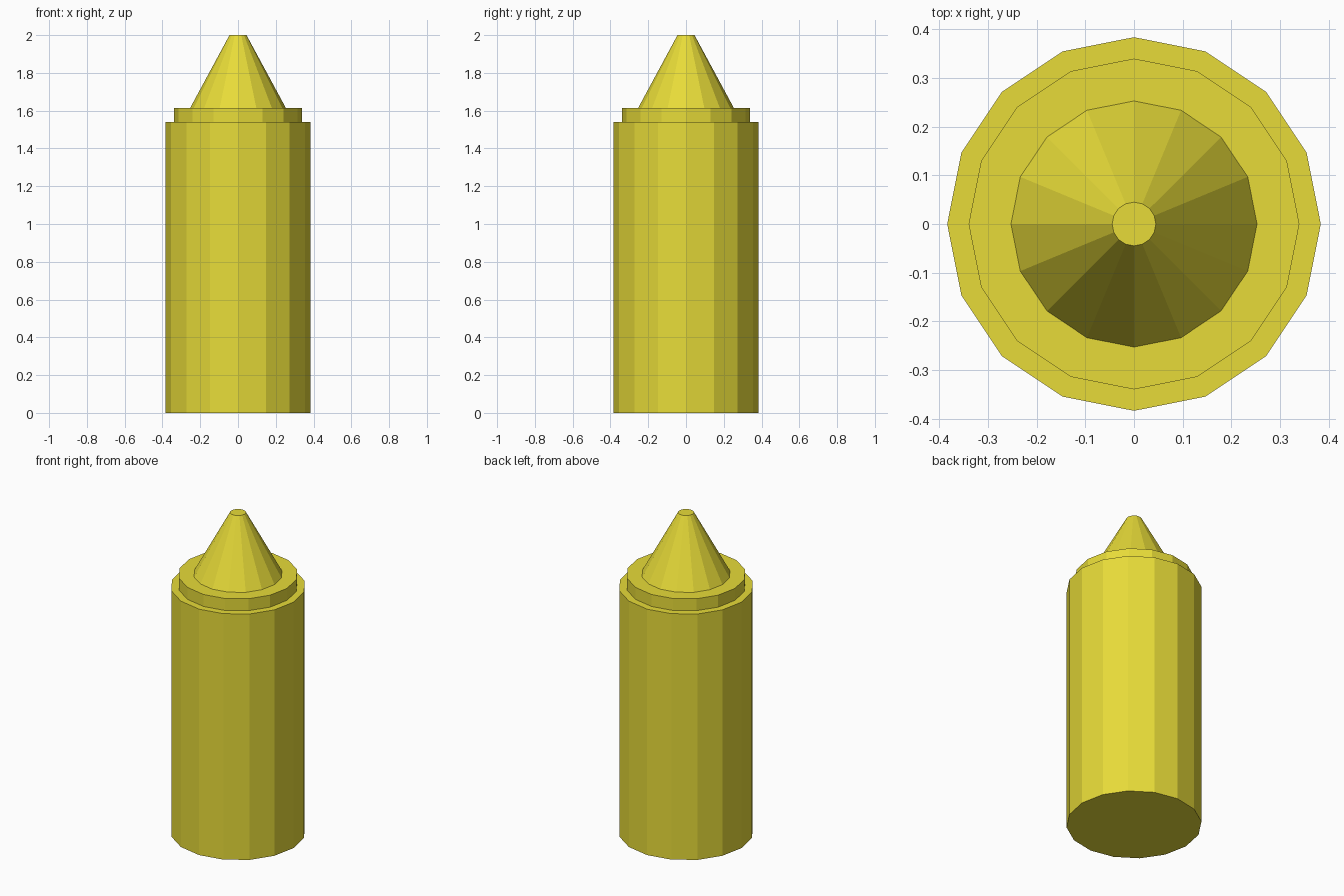
import bpy, bmesh
from math import cos, sin, tau

if "Cube" in bpy.data.objects:
    bpy.data.objects.remove(bpy.data.objects["Cube"])

SIDES = 16

wax = bpy.data.materials.new("yellow_wax")
wax.diffuse_color = (0.80, 0.71, 0.04, 1)
wax.use_nodes = True
wax.node_tree.nodes["Principled BSDF"].inputs["Base Color"].default_value = wax.diffuse_color


def lathe(name, profile, cap_bottom=False, cap_top=False):
    """Flat-sided turned part from (radius, height) points, bottom to top."""
    bm = bmesh.new()
    rings = [[bm.verts.new((r * cos(tau * i / SIDES), r * sin(tau * i / SIDES), z))
              for i in range(SIDES)] for r, z in profile]
    for low, high in zip(rings, rings[1:]):
        for i in range(SIDES):
            j = (i + 1) % SIDES
            bm.faces.new((low[i], low[j], high[j], high[i]))
    if cap_bottom:
        bm.faces.new(rings[0][::-1])
    if cap_top:
        bm.faces.new(rings[-1])
    mesh = bpy.data.meshes.new(name)
    bm.to_mesh(mesh)
    bm.free()
    mesh.materials.append(wax)
    obj = bpy.data.objects.new(name, mesh)
    bpy.context.collection.objects.link(obj)
    return obj


# Main barrel with its flat shoulder
lathe("barrel", [(0.384, 0), (0.384, 1.54), (0.34, 1.54)], cap_bottom=True)
# Narrower collar on the shoulder
lathe("collar", [(0.34, 1.54), (0.34, 1.615), (0.253, 1.615)])
# Blunt conical tip
lathe("tip", [(0.253, 1.615), (0.045, 2.0)], cap_top=True)
